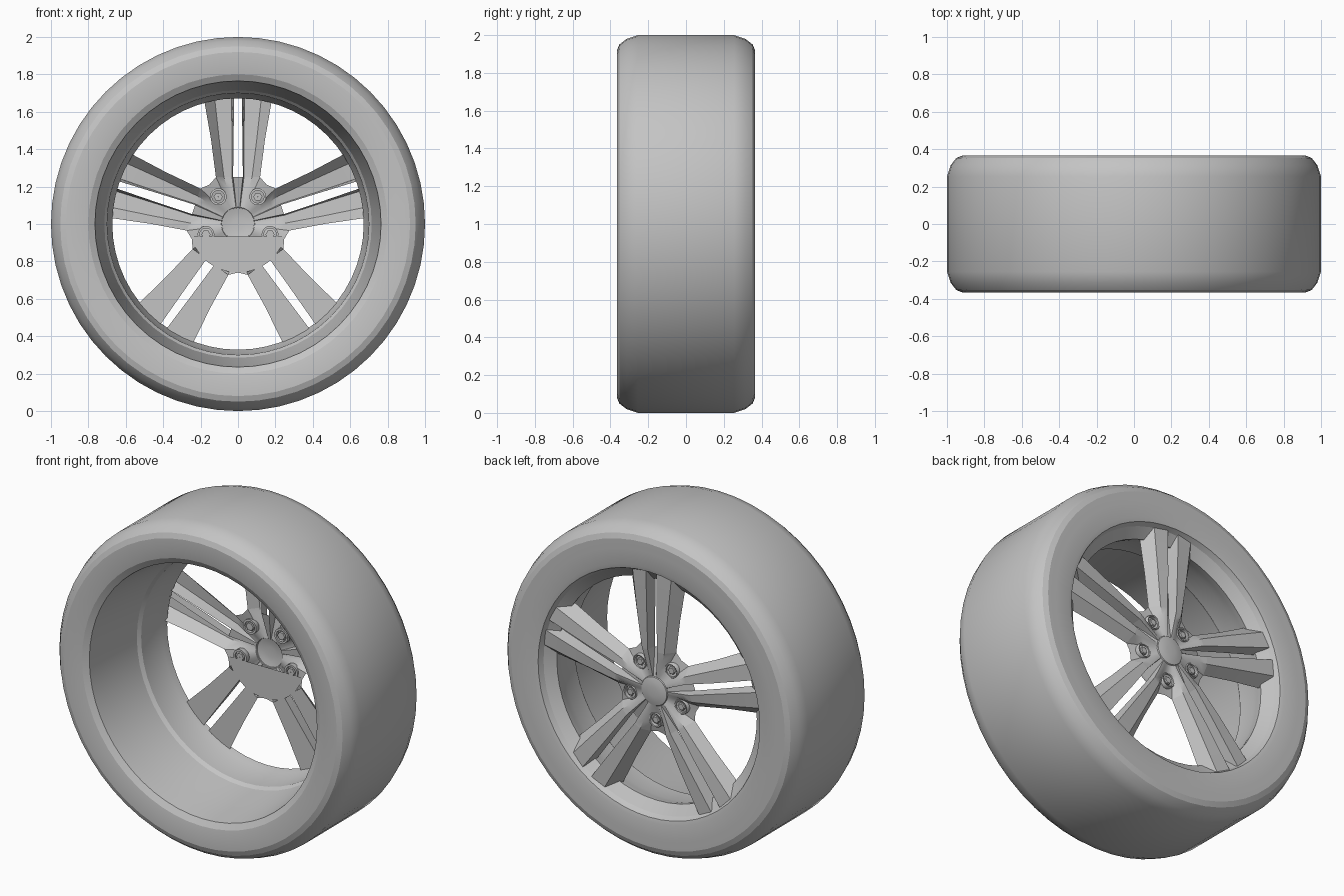
import bpy, bmesh, math
from mathutils import Vector

cube = bpy.data.objects.get("Cube")
if cube:
    bpy.data.objects.remove(cube, do_unlink=True)

grey = bpy.data.materials.new("plain grey")
grey.use_nodes = True
colour = (0.55, 0.55, 0.55, 1)
grey.diffuse_color = colour
grey.node_tree.nodes["Principled BSDF"].inputs["Base Color"].default_value = colour

CENTRE = Vector((0, 0, 1))
PAIRS = [math.radians(90 + 72 * k) for k in range(5)]


def polar(angle, along, across, y):
    """Point on the wheel: distance along a spoke direction, sideways offset, depth."""
    c, s = math.cos(angle), math.sin(angle)
    return CENTRE + Vector((c * along - s * across, y, s * along + c * across))


def finish(name, bm, smooth_angle=35):
    bmesh.ops.remove_doubles(bm, verts=bm.verts, dist=0.0005)
    bmesh.ops.recalc_face_normals(bm, faces=bm.faces)
    mesh = bpy.data.meshes.new(name)
    bm.to_mesh(mesh)
    bm.free()
    mesh.materials.append(grey)
    obj = bpy.data.objects.new(name, mesh)
    bpy.context.collection.objects.link(obj)
    bpy.ops.object.select_all(action="DESELECT")
    obj.select_set(True)
    bpy.context.view_layer.objects.active = obj
    bpy.ops.object.shade_smooth_by_angle(angle=math.radians(smooth_angle))


def skin(bm, rows, closed=False):
    """Join neighbouring rows of points with quads."""
    rows = [[bm.verts.new(p) for p in row] for row in rows]
    count = len(rows[0])
    for a, b in zip(rows, rows[1:]):
        for i in range(count if closed else count - 1):
            j = (i + 1) % count
            bm.faces.new((a[i], a[j], b[j], b[i]))
    return rows


def lathe(name, profile, sides, middle=CENTRE, cap=False, smooth_angle=35):
    """Spin (radius, y) pairs about the axle direction."""
    bm = bmesh.new()
    offset = middle - CENTRE
    rows = [[polar(math.tau * i / sides, r, 0, y) + offset for i in range(sides)]
            for r, y in profile]
    rows = skin(bm, rows, True)
    if cap:
        bm.faces.new(rows[-1])
    finish(name, bm, smooth_angle)


# Tyre with rounded shoulders
shoulder = [(0.86, 0.365), (0.92, 0.365), (0.95, 0.353), (0.98, 0.315), (1.0, 0.255)]
lathe("tyre", [(0.745, 0.356), (0.77, 0.362)] + shoulder
      + [(r, -y) for r, y in reversed(shoulder)] + [(0.80, -0.355), (0.765, -0.335)],
      56, smooth_angle=20)

# Stepped rim barrel narrowing to a waist, then flaring to the outer lip
lathe("rim", [(0.765, -0.335), (0.755, -0.25), (0.74, -0.12), (0.715, 0.05), (0.70, 0.07),
              (0.695, 0.19), (0.68, 0.24), (0.672, 0.28), (0.695, 0.298), (0.73, 0.325),
              (0.74, 0.345), (0.745, 0.356)], 56, smooth_angle=25)

# Spoke stations: along, inner foot, inner ridge, outer ridge, outer foot, ridge y, foot y
STATIONS = [
    (0.25, 0.026, 0.032, 0.075, 0.118, 0.322, 0.262),
    (0.45, 0.024, 0.032, 0.100, 0.144, 0.330, 0.262),
    (None, 0.020, 0.036, 0.130, 0.180, 0.334, 0.262),
]


def section(angle, side, station):
    along, foot_in, top_in, top_out, foot_out, top, foot = station
    points = []
    for across, y, reach in ((foot_in, foot, 0.682), (top_in, top, 0.735),
                             (top_out, top - 0.006, 0.73), (foot_out, foot, 0.682)):
        # The last station lands on the round rim
        r = along or math.sqrt(reach ** 2 - across ** 2)
        points.append(polar(angle, r, across * side, y))
    return points


# Five pairs of hollow spokes, the lower two pairs closed at the rear
hub_edge = []
for number, angle in enumerate(PAIRS):
    lower = math.sin(angle) < -0.5
    for side, label in ((-1, "a"), (1, "b")):
        bm = bmesh.new()
        rows = [section(angle, side, s) for s in STATIONS]
        hub_edge += rows[0][::side]
        skin(bm, rows)
        if lower:
            skin(bm, [(row[0], row[3]) for row in rows])
        finish(f"spoke_{number + 1}{label}", bm)
    hub_edge.append(polar(angle + math.radians(36), 0.26, 0, 0.262))

# Hub shell: spoke roots flowing together into a flat middle, sunk between the pairs
hub_rows = []
for blend in (0, 0.35, 0.7, 1):
    row = []
    for point in hub_edge:
        outward = Vector((point.x, 0, point.z - 1)).normalized()
        inner = CENTRE + outward * 0.085 + Vector((0, 0.302, 0))
        row.append(inner.lerp(point, blend))
    hub_rows.append(row)
bm = bmesh.new()
skin(bm, hub_rows, True)
finish("hub", bm, 40)
lathe("centre_cap", [(0.09, 0.299), (0.085, 0.307), (0.06, 0.313), (0.03, 0.316)], 32, cap=True)

# Half backing plate behind the lower hub
bm = bmesh.new()
arc = [math.radians(195 + 150 * i / 20) for i in range(21)]
bm.faces.new([bm.verts.new(polar(a, 0.26, 0, 0.258)) for a in arc])
finish("backing_plate", bm)

# Wheel bolts in round collars between the pairs
for number, angle in enumerate(PAIRS):
    place = polar(angle + math.radians(36), 0.18, 0, 0)
    lathe(f"bolt_collar_{number + 1}", [(0.045, 0.262), (0.045, 0.290), (0.041, 0.296),
          (0.035, 0.294), (0.033, 0.262), (0.045, 0.262)], 20, place)
    lathe(f"bolt_{number + 1}", [(0.001, 0.262), (0.024, 0.262), (0.024, 0.288),
          (0.019, 0.293)], 6, place, True, 20)
